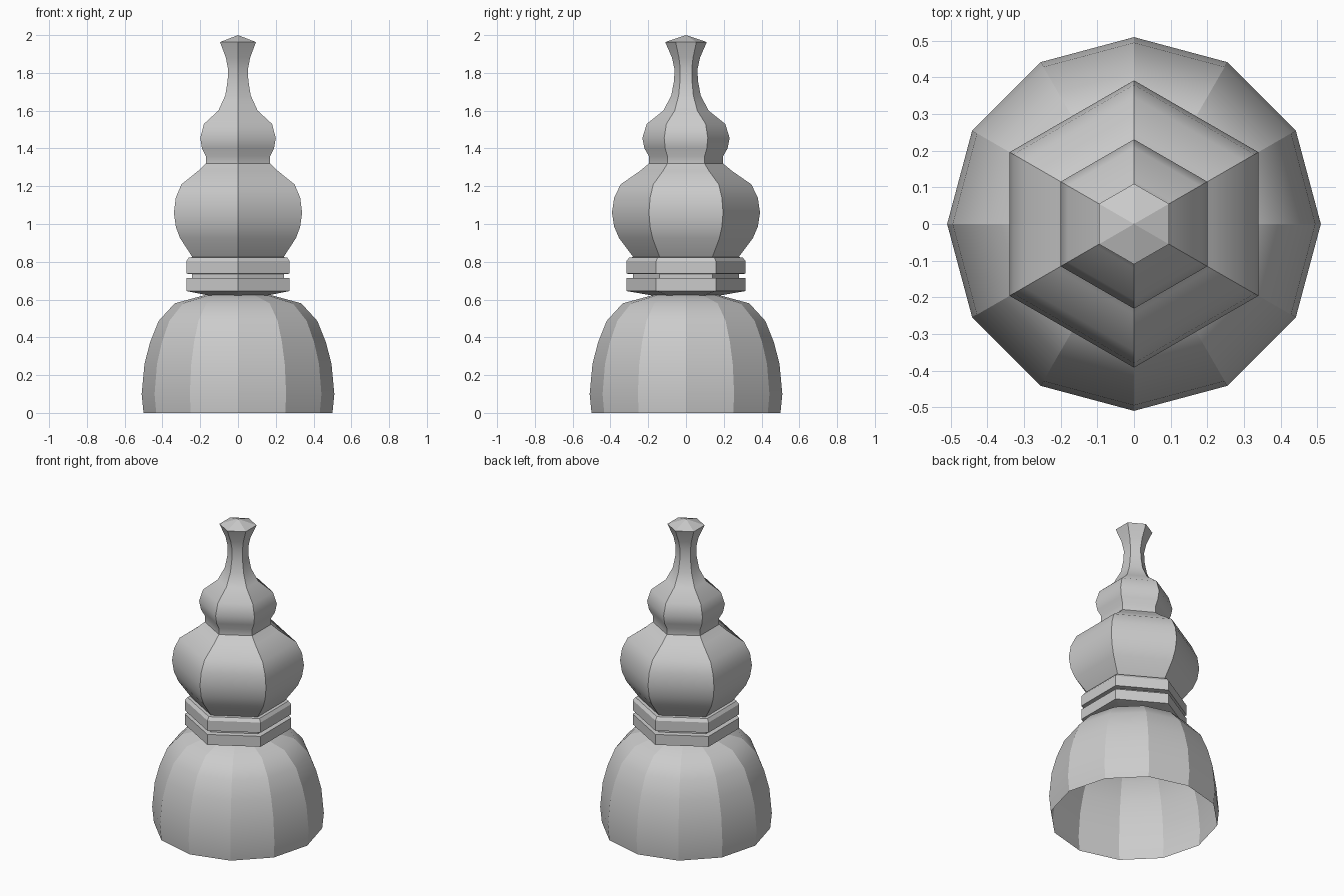
import bpy, bmesh
from math import cos, sin, pi, radians

cube = bpy.data.objects.get("Cube")
if cube:
    bpy.data.objects.remove(cube)

grey = bpy.data.materials.new("plain_grey")
grey.use_nodes = True
colour = (0.6, 0.6, 0.6, 1)
grey.diffuse_color = colour
grey.node_tree.nodes["Principled BSDF"].inputs["Base Color"].default_value = colour


def lathe(name, profile, sides, cap_bottom=False, apex=None, crease=40):
    """Turn (radius, height) points into a faceted part with crisp corners."""
    bm = bmesh.new()
    rings = []
    for r, z in profile:
        angles = [pi / 2 + 2 * pi * i / sides for i in range(sides)]
        rings.append([bm.verts.new((r * cos(a), r * sin(a), z)) for a in angles])
    for low, high in zip(rings, rings[1:]):
        for i in range(sides):
            j = (i + 1) % sides
            bm.faces.new((low[i], low[j], high[j], high[i]))
    if cap_bottom:
        bm.faces.new(rings[0][::-1])
    if apex:
        tip = bm.verts.new((0, 0, apex))
        for i in range(sides):
            bm.faces.new((rings[-1][i], rings[-1][(i + 1) % sides], tip))
    bm.normal_update()
    for f in bm.faces:
        f.smooth = True
    # Corners running up the part stay sharp, as do strong horizontal creases
    for e in bm.edges:
        a, b = e.verts
        upright = abs(a.co.z - b.co.z) > 1e-4
        e.smooth = not (upright or e.calc_face_angle(0) > radians(crease))
    mesh = bpy.data.meshes.new(name)
    bm.to_mesh(mesh)
    bm.free()
    mesh.materials.append(grey)
    obj = bpy.data.objects.new(name, mesh)
    bpy.context.collection.objects.link(obj)
    return obj


# Open twelve-sided bell at the foot
lathe("bell_base", [(0.50, 0), (0.51, 0.1), (0.495, 0.26), (0.465, 0.375),
                    (0.42, 0.487), (0.335, 0.58), (0.17, 0.625)], 12)

# Two stacked hexagonal bands with a groove between them
lathe("collar", [(0.18, 0.622), (0.316, 0.645), (0.316, 0.713), (0.28, 0.715),
                 (0.28, 0.735), (0.316, 0.737), (0.316, 0.803), (0.30, 0.823),
                 (0.27, 0.825)], 6, cap_bottom=True, crease=25)

# Large hexagonal bulb
lathe("large_bulb", [(0.275, 0.82), (0.354, 0.925), (0.38, 0.985), (0.392, 1.06),
                     (0.38, 1.14), (0.346, 1.21), (0.245, 1.28), (0.197, 1.32)], 6)

# Small bulb flowing into the slender neck and pointed cap
lathe("small_bulb_and_neck", [(0.197, 1.318), (0.197, 1.36), (0.22, 1.40),
                              (0.231, 1.455), (0.208, 1.53), (0.12, 1.60),
                              (0.078, 1.68), (0.063, 1.76), (0.061, 1.82),
                              (0.074, 1.88), (0.11, 1.963)], 6, apex=2.0)
